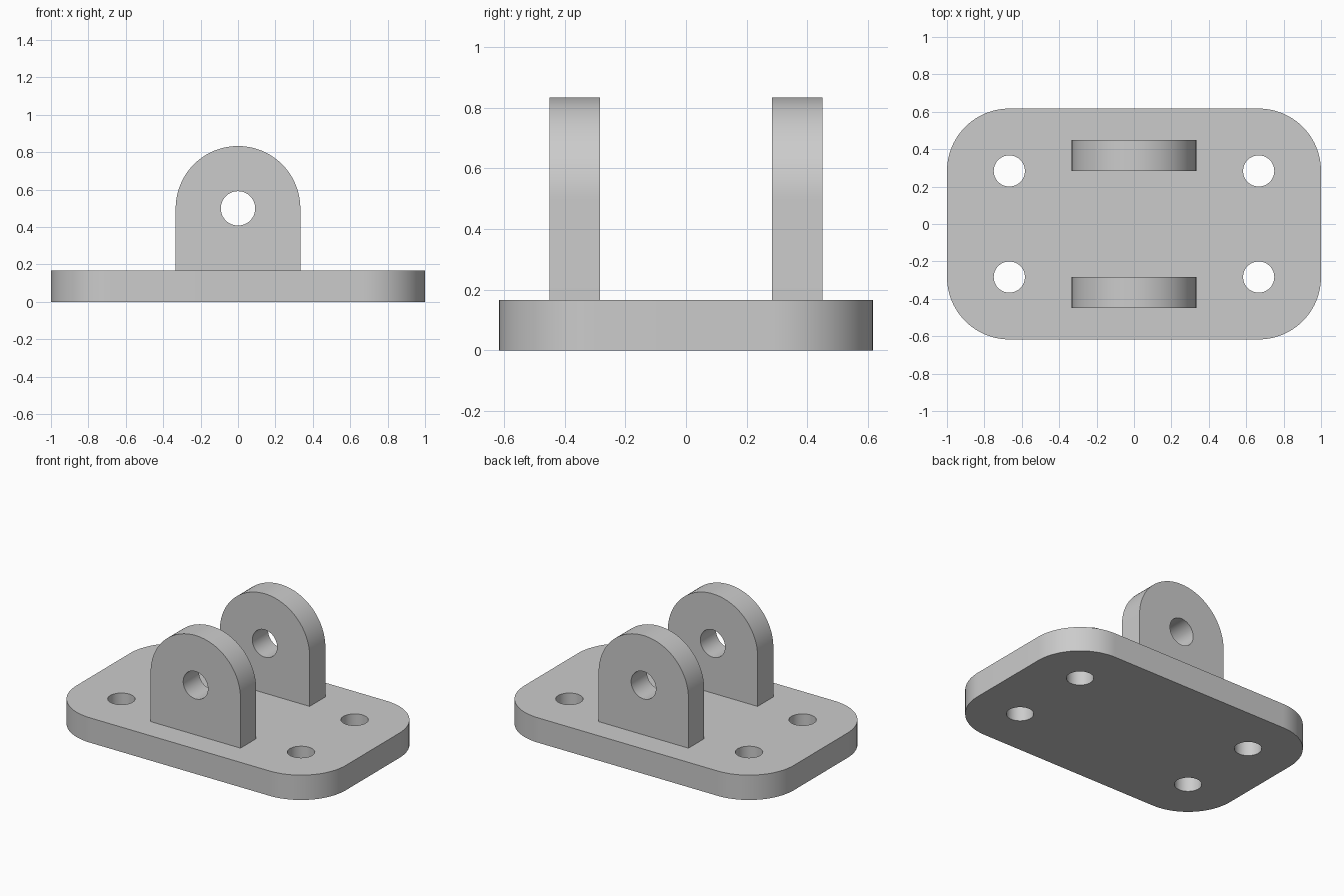
import bpy, bmesh
from math import sin, cos, pi, radians
from mathutils import Matrix, Vector

default_cube = bpy.data.objects.get("Cube")
if default_cube:
    bpy.data.objects.remove(default_cube, do_unlink=True)

# Single plain grey finish
GREY = (0.6, 0.6, 0.6, 1)
grey = bpy.data.materials.new("plain grey")
grey.use_nodes = True
grey.diffuse_color = GREY
grey.node_tree.nodes["Principled BSDF"].inputs["Base Color"].default_value = GREY

THICK = 1 / 6
CORNER = 1 / 3
HALF_X, HALF_Y = 1.0, 0.617
STEPS = 24


def arc(cx, cy, r, start, end, steps):
    """Points along an arc, both ends included."""
    angles = [start + (end - start) * i / steps for i in range(steps + 1)]
    return [(cx + r * cos(a), cy + r * sin(a)) for a in angles]


def circle(cx, cy, r):
    return arc(cx, cy, r, 0, 2 * pi, 2 * STEPS)[:-1]


def plate(name, loops, matrix):
    """Extrude an outline with holes by THICK, then place it."""
    bm = bmesh.new()
    edges = []
    for loop in loops:
        verts = [bm.verts.new((x, y, 0)) for x, y in loop]
        edges += [bm.edges.new((v, verts[i - 1])) for i, v in enumerate(verts)]
    bmesh.ops.triangle_fill(bm, use_beauty=True, edges=edges, normal=(0, 0, 1))
    result = bmesh.ops.extrude_face_region(bm, geom=bm.faces[:], use_keep_orig=True)
    top = [g for g in result["geom"] if isinstance(g, bmesh.types.BMVert)]
    bmesh.ops.translate(bm, verts=top, vec=Vector((0, 0, THICK)))
    bmesh.ops.transform(bm, verts=bm.verts[:], matrix=matrix)
    bmesh.ops.recalc_face_normals(bm, faces=bm.faces[:])
    mesh = bpy.data.meshes.new(name)
    bm.to_mesh(mesh)
    bm.free()
    mesh.materials.append(grey)
    obj = bpy.data.objects.new(name, mesh)
    bpy.context.collection.objects.link(obj)
    bpy.ops.object.select_all(action="DESELECT")
    obj.select_set(True)
    bpy.context.view_layer.objects.active = obj
    bpy.ops.object.shade_smooth_by_angle(angle=radians(30))
    return obj


# Base plate: rounded rectangle with four bolt holes
outline = []
for i, (sx, sy) in enumerate([(1, 1), (-1, 1), (-1, -1), (1, -1)]):
    outline += arc(sx * (HALF_X - CORNER), sy * (HALF_Y - CORNER), CORNER,
                   i * pi / 2, (i + 1) * pi / 2, STEPS)
bolt_holes = [circle(sx * (HALF_X - CORNER), sy * (HALF_Y - CORNER), THICK / 2)
              for sx in (-1, 1) for sy in (-1, 1)]
plate("base_plate", [outline] + bolt_holes, Matrix())

# Upright lugs: round-topped plates with a pin hole
PIN_Z = 0.5
lug = [(-CORNER, THICK), (CORNER, THICK)] + arc(0, PIN_Z, CORNER, 0, pi, 2 * STEPS)
pin_hole = circle(0, PIN_Z, 0.092)
upright = Matrix.Rotation(pi / 2, 4, "X")
for name, back_y in (("front_lug", -0.283), ("back_lug", 0.45)):
    plate(name, [lug, pin_hole], Matrix.Translation((0, back_y, 0)) @ upright)
